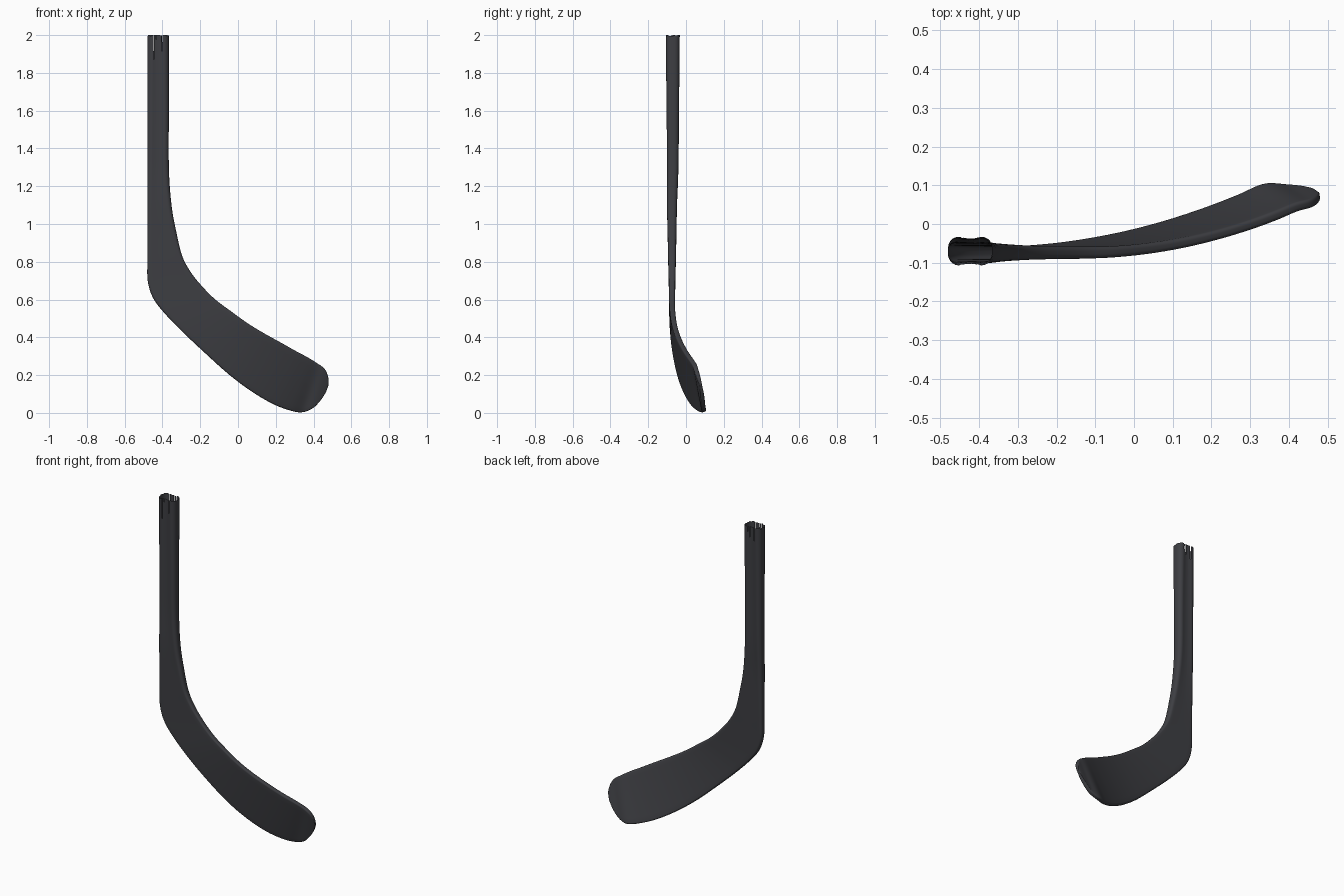
import bpy, bmesh, math, random
from mathutils import Vector

if "Cube" in bpy.data.objects:
    bpy.data.objects.remove(bpy.data.objects["Cube"])

random.seed(4)
STEPS = 5
ARC = 6

# Blade outline as edge pairs: outer x,z / inner x,z / thickness
BLADE = [
    (-.48, 1.1, -.352, 1.1, .053),
    (-.48, .92, -.325, .95, .046),
    (-.48, .80, -.295, .83, .041),
    (-.478, .70, -.25, .745, .036),
    (-.453, .615, -.19, .67, .033),
    (-.40, .54, -.12, .60, .031),
    (-.30, .435, -.04, .54, .029),
    (-.18, .322, .05, .475, .028),
    (-.05, .205, .14, .42, .027),
    (.07, .115, .23, .37, .026),
    (.18, .05, .31, .325, .026),
    (.27, .015, .37, .293, .026),
    (.335, .004, .42, .262, .025),
]
# Rounded toe, same columns
TOE = [
    (.39, .022, .455, .236, .024),
    (.43, .06, .472, .207, .022),
    (.46, .103, .479, .176, .018),
    (.472, .13, .479, .15, .010),
]


def curve_y(x, start, k):
    """Hook of the blade: flat up to start, then a parabola."""
    return -.074 + k * max(0, x - start)**2


def toe_y(z):
    s = (z - .004) / .258
    return .0935 - .0505*s + .012*math.sin(math.pi*s)


stations = [(-.48, -.07, z, -.366, -.07, z, .074 - .02*(2 - z))
            for z in (2, 1.95, 1.84, 1.6, 1.3)]
for a, b, c, d, th in BLADE:
    stations.append((a, curve_y(a, -.4, .31), b, c, curve_y(c, -.12, .4), d, th))
for a, b, c, d, th in TOE:
    stations.append((a, toe_y(b), b, c, toe_y(d), d, th))


def catmull(a, b, c, d, t):
    return [.5 * (2*q + (r-p)*t + (2*p-5*q+4*r-s)*t*t + (3*q-p-3*r+s)*t**3)
            for p, q, r, s in zip(a, b, c, d)]


def resample(st):
    out = []
    for i in range(len(st) - 1):
        a, d = st[max(i-1, 0)], st[min(i+2, len(st)-1)]
        out += [catmull(a, st[i], st[i+1], d, k/STEPS) for k in range(STEPS)]
    return out + [list(st[-1])]


# Narrow columns on the wide sides become the splits in the broken end
FRAC = [.08, .13, .3, .35, .55, .62, .82, .9]


def section(a, b, dent):
    """Rounded rectangle with slightly hollow wide sides."""
    r = min(b * .75, a * .9)
    pts = []
    for q, (sx, sy) in enumerate([(1, 1), (-1, 1), (-1, -1), (1, -1)]):
        for k in range(ARC):
            t = math.pi/2 * (q + k/(ARC-1))
            pts.append((sx*(a-r) + r*math.cos(t), sy*(b-r) + r*math.sin(t)))
        if q in (0, 2):
            for f in FRAC:
                pts.append((sx*(a-r)*(1-2*f), sy*b*(1 - dent*math.sin(math.pi*f))))
        else:
            pts.append((sx*a, 0))
    return pts


# Cross-section rings swept from the broken end to the toe
bm = bmesh.new()
rows = resample(stations)
L = [Vector(r[0:3]) for r in rows]
R = [Vector(r[3:6]) for r in rows]
mid = [(p + q)/2 for p, q in zip(L, R)]
rings = []
for i, row in enumerate(rows):
    chord = R[i] - L[i]
    tangent = mid[min(i+1, len(rows)-1)] - mid[max(i-1, 0)]
    u = chord.normalized()
    v = u.cross(tangent).normalized()
    dent = .12 * max(0, min(1, (mid[i].z - .7)/.6))
    rings.append([bm.verts.new(mid[i] + u*x + v*y)
                  for x, y in section(chord.length/2, row[6]/2, dent)])

# Hollow skin, split down the narrow columns at the open end
n = len(rings[0])
front = 3*ARC + len(FRAC) + 1
splits = {ARC: 1.96, ARC + 2: 1.93, ARC + 6: 1.9,
          front: 1.87, front + 2: 1.97, front + 6: 1.91}
for i in range(len(rings) - 1):
    for j in range(n):
        k = (j + 1) % n
        if j in splits and mid[i+1].z >= splits[j] - .001:
            continue
        bm.faces.new((rings[i][j], rings[i][k], rings[i+1][k], rings[i+1][j]))
bm.faces.new(rings[-1])

# Chipped rim
for vert in rings[0]:
    if random.random() < .4:
        vert.co.z -= random.uniform(0, .008)

bmesh.ops.recalc_face_normals(bm, faces=bm.faces)
mesh = bpy.data.meshes.new("broken_hockey_stick")
bm.to_mesh(mesh)
bm.free()
stick = bpy.data.objects.new("broken_hockey_stick", mesh)
bpy.context.collection.objects.link(stick)

mat = bpy.data.materials.new("dark_composite")
mat.diffuse_color = (.048, .049, .056, 1)
mat.use_nodes = True
mat.node_tree.nodes["Principled BSDF"].inputs["Base Color"].default_value = mat.diffuse_color
mesh.materials.append(mat)

bpy.context.view_layer.objects.active = stick
stick.select_set(True)
bpy.ops.object.shade_smooth_by_angle(angle=math.radians(40))
